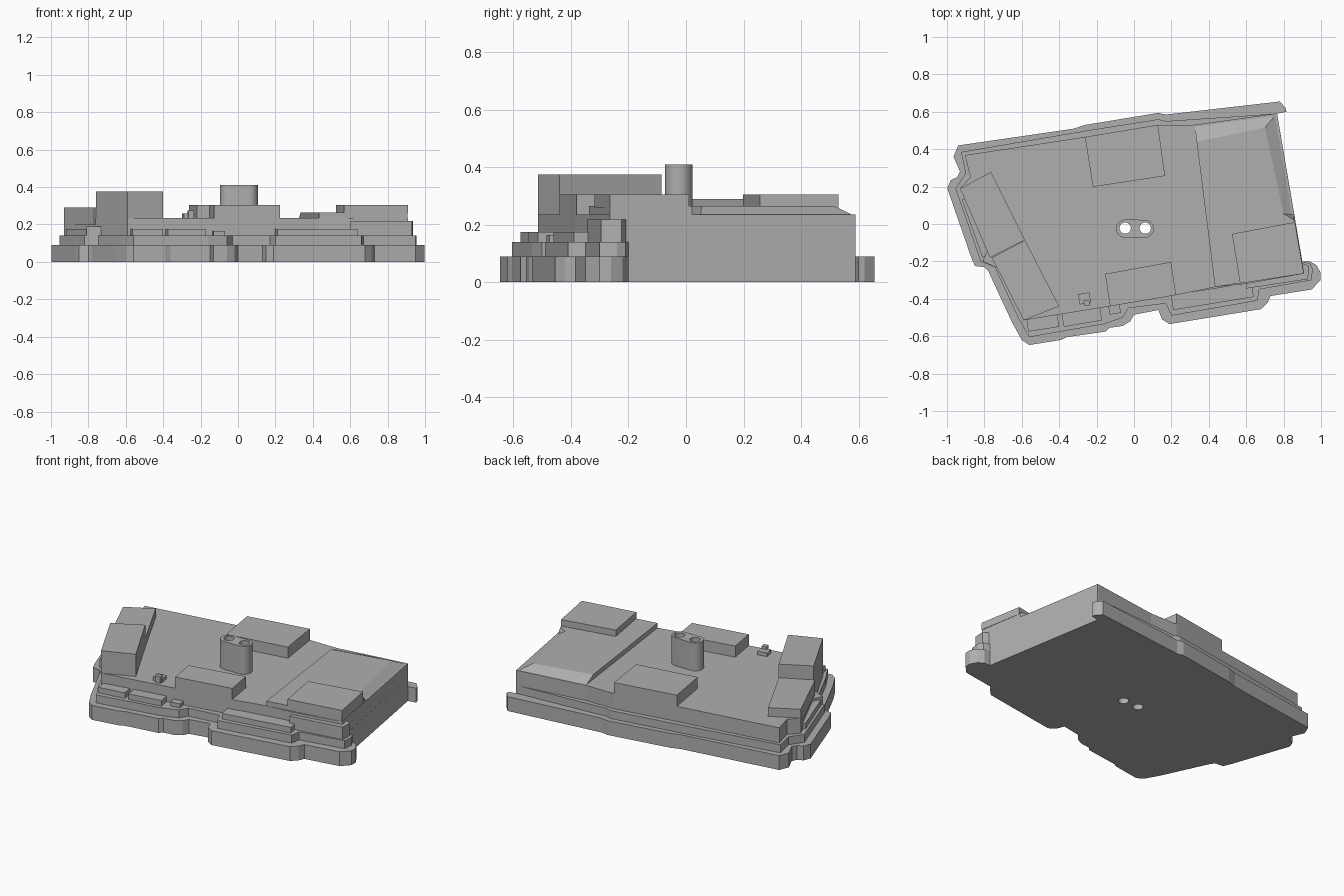
import bpy, bmesh

cube = bpy.data.objects.get("Cube")
if cube:
    bpy.data.objects.remove(cube, do_unlink=True)

grey = bpy.data.materials.new("plain grey")
grey.use_nodes = True
grey.diffuse_color = (0.43, 0.43, 0.43, 1)
grey.node_tree.nodes["Principled BSDF"].inputs["Base Color"].default_value = (0.43, 0.43, 0.43, 1)


def prism(name, outline, z0, z1, top=None):
    """Solid between an outline at z0 and the same or another outline at z1."""
    top = top or outline
    n = len(outline)
    bm = bmesh.new()
    low = [bm.verts.new((x, y, z0)) for x, y in outline]
    high = [bm.verts.new((x, y, z1)) for x, y in top]
    bm.faces.new(low)
    bm.faces.new(high)
    for i in range(n):
        j = (i + 1) % n
        bm.faces.new((low[i], low[j], high[j], high[i]))
    bmesh.ops.recalc_face_normals(bm, faces=bm.faces)
    mesh = bpy.data.meshes.new(name)
    bm.to_mesh(mesh)
    bm.free()
    mesh.materials.append(grey)
    obj = bpy.data.objects.new(name, mesh)
    bpy.context.collection.objects.link(obj)
    return obj


def box(name, start, end, depth, z0, z1):
    """Block along a line, reaching depth to the left of its direction."""
    (x0, y0), (x1, y1) = start, end
    length = ((x1 - x0) ** 2 + (y1 - y0) ** 2) ** 0.5
    dx, dy = -(y1 - y0) / length * depth, (x1 - x0) / length * depth
    return prism(name, [start, end, (x1 + dx, y1 + dy), (x0 + dx, y0 + dy)], z0, z1)


# Stepped base flange, with a flush right side
base = prism("base_flange", [
    (-.94, .42), (-.32, .51), (-.26, .53), (.13, .594), (.17, .585), (.78, .655),
    (.81, .62), (.815, .6), (.765, .59), (.9, -.2), (.94, -.2), (.975, -.22),
    (.998, -.26), (.998, -.3), (.95, -.35), (.73, -.385), (.715, -.42), (.68, -.455),
    (.19, -.535), (.15, -.51), (.13, -.46), (0, -.485), (-.02, -.52), (-.06, -.545),
    (-.13, -.555), (-.15, -.575), (-.36, -.605), (-.39, -.62), (-.56, -.647),
    (-.6, -.62), (-.65, -.53), (-.78, -.25), (-.8, -.23), (-.85, -.225),
    (-.87, -.18), (-.998, .19), (-.98, .235), (-.945, .25), (-.93, .28), (-.965, .36)], 0, .09)
step = prism("flange_step", [
    (-.925, .385), (-.25, .5), (.13, .56), (.17, .55), (.765, .59), (.9, -.2),
    (.94, -.21), (.955, -.24), (.95, -.3), (.67, -.35), (.66, -.41), (.2, -.49),
    (.17, -.425), (-.03, -.45), (-.06, -.5), (-.16, -.535), (-.39, -.575),
    (-.56, -.605), (-.62, -.5), (-.745, -.23), (-.82, -.2), (-.955, .19), (-.9, .27)], .05, .14)

# Main body
body = prism("main_body", [
    (-.905, .368), (-.262, .465), (.128, .53), (.32, .53), (.755, .59), (.765, .59),
    (.91, -.265), (.6, -.32), (.433, -.337), (.225, -.38), (-.128, -.44),
    (-.59, -.515), (-.76, -.18), (-.93, .19), (-.875, .25)], .05, .235)

# Raised right slab with sloping back and outer edges
prism("right_slab",
      [(.325, .53), (.76, .588), (.852, .05), (.857, .02), (.905, -.265), (.433, -.337)], .23, .265,
      [(.335, .44), (.7, .515), (.8, .055), (.857, .02), (.905, -.265), (.433, -.337)])
prism("right_raised_pad", [(.524, -.053), (.86, .01), (.908, -.265), (.567, -.318)], .26, .305)
prism("corner_lip", [(.6, -.345), (.93, -.295), (.935, -.225), (.88, -.2), (.6, -.3)], .13, .218)

# Raised pads at the back and front
prism("back_pad", [(-.262, .465), (.128, .53), (.166, .257), (-.22, .198)], .23, .305)
prism("front_pad", [(-.155, -.267), (.198, -.203), (.225, -.38), (-.128, -.44)], .23, .305)

# Blocks along the slanted left side
prism("left_tall_block", [(-.583, -.086), (-.4, -.44), (-.59, -.515), (-.76, -.18)], .2, .375)
prism("left_low_block", [(-.765, .278), (-.583, -.086), (-.77, -.18), (-.93, .19)], .2, .29)
box("left_upper_tab", (-.87, .07), (-.905, .15), -.025, .22, .27)
box("left_tier_lug", (-.92, .13), (-.81, -.18), .05, .13, .175)
box("left_corner_lug", (-.81, -.2), (-.73, -.235), .08, .13, .19)

# Stepped lugs along the front edge
for name, start, end in (("front_left_lug", (-.565, -.575), (-.4, -.55)),
                         ("front_middle_lug", (-.375, -.55), (-.17, -.515)),
                         ("front_right_lug", (.21, -.46), (.64, -.39))):
    box(name, start, end, .08, .13, .175)
box("front_clip", (-.13, -.485), (-.07, -.475), .05, .13, .165)
box("top_clip", (-.29, -.43), (-.23, -.42), .055, .23, .258)
box("top_clip_post", (-.265, -.44), (-.235, -.435), .03, .23, .275)

# Slotted boss with two through holes
bpy.ops.mesh.primitive_cylinder_add(vertices=48, radius=.048, depth=.2, location=(.005, -.025, .31))
boss = bpy.context.object
boss.name = "centre_boss"
boss.data.materials.append(grey)
for v in boss.data.vertices:
    v.co.x += .053 if v.co.x > 0 else -.053
bpy.ops.object.shade_smooth_by_angle()

for x in (-.047, .06):
    bpy.ops.mesh.primitive_cylinder_add(vertices=32, radius=.03, depth=1, location=(x, -.022, .2))
    cutter = bpy.context.object
    cutter.data.materials.append(grey)
    cutter.hide_render = True
    for part in (base, step, body, boss):
        bpy.context.view_layer.objects.active = part
        cut = part.modifiers.new("hole", "BOOLEAN")
        cut.operation = "DIFFERENCE"
        cut.solver = "EXACT"
        cut.object = cutter
        bpy.ops.object.modifier_apply(modifier=cut.name)
    bpy.data.objects.remove(cutter, do_unlink=True)
